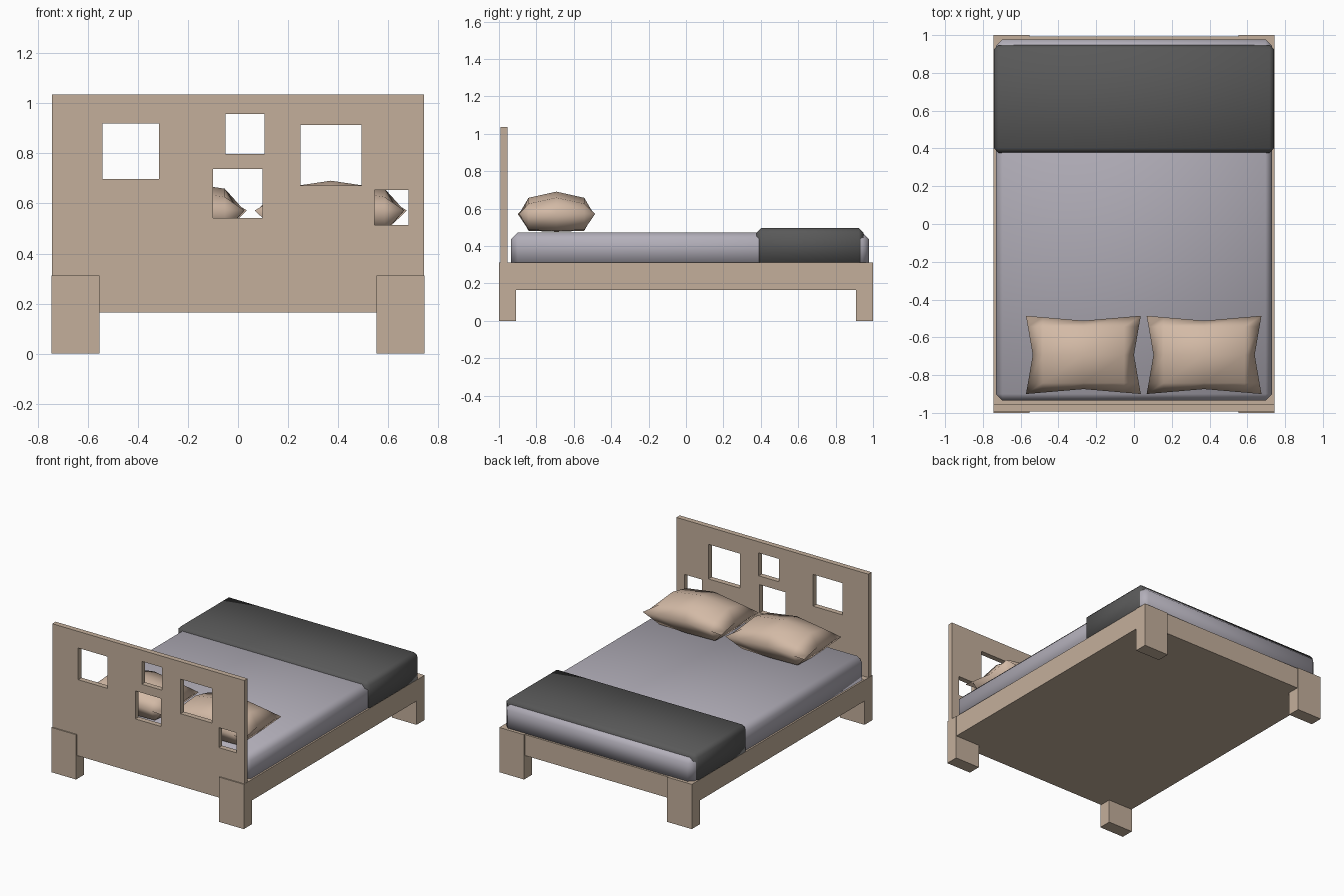
import bpy, bmesh

if "Cube" in bpy.data.objects:
    bpy.data.objects.remove(bpy.data.objects["Cube"])

def material(name, rgb):
    m = bpy.data.materials.new(name)
    m.diffuse_color = (*rgb, 1)
    m.use_nodes = True
    m.node_tree.nodes["Principled BSDF"].inputs["Base Color"].default_value = m.diffuse_color
    return m

wood = material("pale wood", (0.55, 0.43, 0.33))
sheet = material("grey sheet", (0.45, 0.43, 0.49))
dark = material("dark blanket", (0.10, 0.10, 0.10))
cream = material("peach linen", (0.65, 0.49, 0.38))

def finish(name, bm, mat, smooth=False):
    bmesh.ops.recalc_face_normals(bm, faces=bm.faces[:])
    me = bpy.data.meshes.new(name)
    bm.to_mesh(me)
    bm.free()
    me.materials.append(mat)
    for p in me.polygons:
        p.use_smooth = smooth
    ob = bpy.data.objects.new(name, me)
    bpy.context.collection.objects.link(ob)
    return ob

def box(name, lo, hi, mat, bevel=0):
    """Box between two corners; bevel chamfers all edges except the bottom ones."""
    bm = bmesh.new()
    bmesh.ops.create_cube(bm, size=1)
    for v in bm.verts:
        v.co = [(l + h) / 2 + c * (h - l) for l, h, c in zip(lo, hi, v.co)]
    if bevel:
        edges = [e for e in bm.edges if max(v.co.z for v in e.verts) > lo[2] + 1e-4]
        bmesh.ops.bevel(bm, geom=edges, offset=bevel, segments=1, affect='EDGES')
    return finish(name, bm, mat, bevel > 0)

# Headboard: panel of cells with the window cells left out, then thickened
X, Y0, Y1 = 0.743, -0.992, -0.955
holes = [(-0.542, -0.315, 0.698, 0.92), (-0.05, 0.106, 0.798, 0.958),
         (0.25, 0.494, 0.672, 0.914), (-0.10, 0.098, 0.542, 0.738),
         (0.546, 0.682, 0.514, 0.654)]
xs = sorted({-X, X, *[v for h in holes for v in h[:2]]})
zs = sorted({0.165, 1.036, *[v for h in holes for v in h[2:]]})
bm = bmesh.new()
for x0, x1 in zip(xs, xs[1:]):
    for z0, z1 in zip(zs, zs[1:]):
        cx, cz = (x0 + x1) / 2, (z0 + z1) / 2
        if not any(a < cx < b and c < cz < d for a, b, c, d in holes):
            bm.faces.new([bm.verts.new((x, Y0, z)) for x, z in
                          ((x0, z0), (x1, z0), (x1, z1), (x0, z1))])
bmesh.ops.remove_doubles(bm, verts=bm.verts[:], dist=1e-5)
ext = bmesh.ops.extrude_face_region(bm, geom=bm.faces[:], use_keep_orig=True)
for g in ext["geom"]:
    if isinstance(g, bmesh.types.BMVert):
        g.co.y = Y1
finish("headboard", bm, wood)

# Base frame and four legs
box("bed_frame", (-X, Y1, 0.165), (X, 0.992, 0.312), wood)
for sx, side in ((-1, "left"), (1, "right")):
    for sy, end in ((-1, "head"), (1, "foot")):
        xa, xb = sorted((sx * 0.553, sx * 0.745))
        ya, yb = sorted((sy * 0.91, sy * 1.0))
        box(f"{end}_leg_{side}", (xa, ya, 0), (xb, yb, 0.313), wood)

# Mattress and folded blanket
box("mattress", (-0.731, -0.935, 0.305), (0.731, 0.978, 0.473), sheet, 0.035)
box("blanket", (-0.742, 0.377, 0.305), (0.742, 0.948, 0.496), dark, 0.025)

# Pillows: two domed 5x5 grids sharing a pinched rim
def pillow(name, cx, cy=-0.693, cz=0.572):
    us, vs = (-1, -0.71, 0, 0.71, 1), (-1, -0.71, 0, 0.71, 1)
    bm = bmesh.new()
    for top in (True, False):
        grid = []
        for u in us:
            row = []
            for v in vs:
                x = u * (0.268 + 0.036 * abs(v)) if abs(u) == 1 else u * 0.303
                y = v * (0.181 + 0.026 * abs(u)) if abs(v) == 1 else v * 0.21
                if abs(u) == 1 or abs(v) == 1:
                    z = 0
                elif top:
                    z = 0.119 - 0.032 * (u != 0) - 0.033 * (v != 0)
                else:
                    z = -0.096 + 0.005 * (u != 0) + 0.006 * (v != 0)
                row.append(bm.verts.new((cx + x, cy + y, cz + z)))
            grid.append(row)
        for i in range(4):
            for j in range(4):
                bm.faces.new((grid[i][j], grid[i + 1][j], grid[i + 1][j + 1], grid[i][j + 1]))
    bmesh.ops.remove_doubles(bm, verts=bm.verts[:], dist=1e-5)
    finish(name, bm, cream, True)

pillow("pillow_left", -0.268)
pillow("pillow_right", 0.371)
